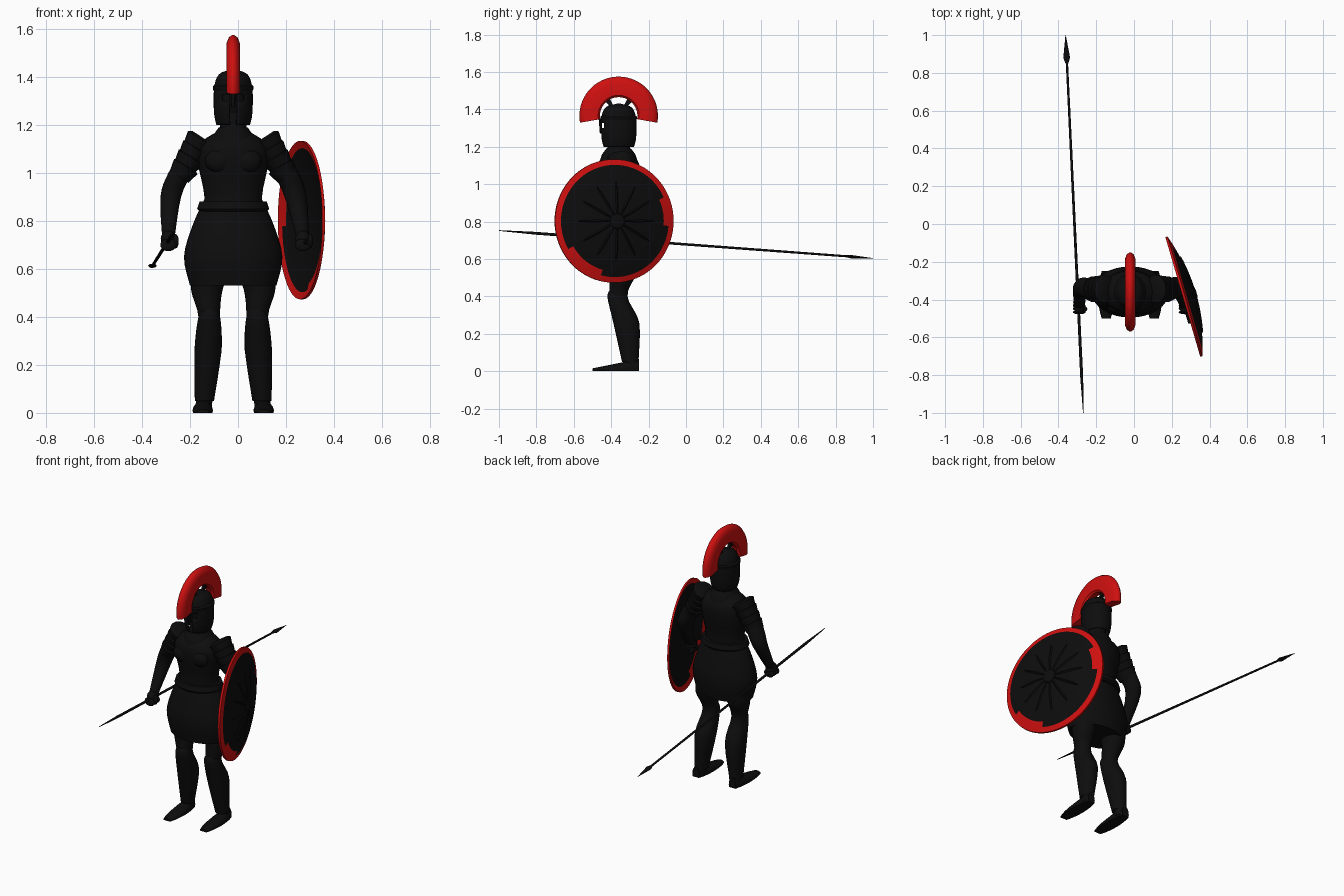
import bpy, bmesh, math
from math import pi, tau, sin, cos, radians
from mathutils import Matrix, Vector

cube = bpy.data.objects.get("Cube")
if cube:
    bpy.data.objects.remove(cube)


def material(name, colour):
    mat = bpy.data.materials.new(name)
    mat.use_nodes = True
    mat.diffuse_color = (*colour, 1)
    shader = mat.node_tree.nodes["Principled BSDF"]
    shader.inputs["Base Color"].default_value = (*colour, 1)
    shader.inputs["Roughness"].default_value = .8
    return mat


BLACK = material("black", (.004, .004, .004))
RED = material("red", (.62, .005, .005))
MID = -.02       # body centre line in x
DEPTH = -.36     # body centre line in y


def skin(name, rows, mats=(BLACK,), matrix=Matrix(), pick=None, cut=None):
    """Bridge closed rows of points and cap the ends; optionally colour or cut faces by a rule."""
    bm = bmesh.new()
    loops = [[bm.verts.new(point) for point in row] for row in rows]
    for lower, upper in zip(loops, loops[1:]):
        for i in range(len(lower)):
            bm.faces.new((lower[i - 1], lower[i], upper[i], upper[i - 1]))
    bm.faces.new(loops[0])
    bm.faces.new(loops[-1])
    if pick:
        for face in bm.faces:
            face.material_index = pick(face.calc_center_median())
    if cut:
        holes = [face for face in bm.faces if cut(face.calc_center_median())]
        bmesh.ops.delete(bm, geom=holes, context="FACES")
    bm.transform(matrix)
    bmesh.ops.recalc_face_normals(bm, faces=bm.faces)
    mesh = bpy.data.meshes.new(name)
    bm.to_mesh(mesh)
    bm.free()
    for mat in mats:
        mesh.materials.append(mat)
    part = bpy.data.objects.new(name, mesh)
    bpy.context.collection.objects.link(part)
    bpy.ops.object.select_all(action="DESELECT")
    part.select_set(True)
    bpy.context.view_layer.objects.active = part
    bpy.ops.object.shade_smooth_by_angle(angle=radians(40))
    return part


def flow(rings, steps):
    """Smooth curve through a few control rings."""
    rings = [Vector(ring) for ring in rings]
    padded = [rings[0], *rings, rings[-1]]
    result = []
    for before, a, b, after in zip(padded, padded[1:], padded[2:], padded[3:]):
        start, end = (b - before) / 2, (after - a) / 2
        for k in range(steps):
            t = k / steps
            ease = t * t * (3 - 2 * t)
            result.append(a.lerp(b, ease) + start * t * (1 - t) ** 2 - end * t * t * (1 - t))
    return result + [rings[-1]]


def loft(name, rings, aspect=1, sides=24, steps=4, **options):
    """Each ring is x, y, z and radius; aspect is its depth against its width."""
    if steps > 1:
        rings = flow(rings, steps)
    rows = [[(x + r * cos(tau * k / sides), y + aspect * r * sin(tau * k / sides), z)
             for k in range(sides)] for x, y, z, r in rings]
    return skin(name, rows, **options)


def body(name, profile, aspect, **options):
    """Loft on the body axis from pairs of height and half width."""
    return loft(name, [(MID, DEPTH, z, r) for z, r in profile], aspect, **options)


def ball(name, centre, width, depth, height):
    rings = []
    for k in range(11):
        angle = pi * (k + .1) / 10.2
        rings.append((0, 0, -height * cos(angle), width * sin(angle)))
    loft(name, rings, depth / width, 16, 1, matrix=Matrix.Translation(centre))


def aim(origin, direction):
    return Matrix.Translation(origin) @ direction.to_track_quat("Z", "Y").to_matrix().to_4x4()


# Torso, tunic, belt and neck
body("torso", [(.8, .14), (.9, .12), (1.06, .15), (1.13, .13), (1.18, .05)], .76)
body("tunic", [(.53, .18), (.65, .205), (.78, .17), (.89, .12)], .66, sides=32)
body("belt", [(.84, .14), (.85, .15), (.88, .14), (.88, .12)], .8, steps=1)
body("neck", [(1.1, .09), (1.17, .06), (1.25, .05)], 1.1)
body("collar", [(1.13, .09), (1.16, .08), (1.19, .06)], 1.1)

# Head and open-faced helmet
ball("head", (MID, DEPTH, 1.31), .06, .07, .1)


def face_opening(point):
    side = abs(point.x - MID)
    mouth = side < .016 and point.z < 1.3
    eyes = .016 < side < .045 and 1.3 < point.z < 1.33
    underside = point.z < 1.201
    return underside or point.y < -.41 and (mouth or eyes)


helmet = body("helmet", [(1.2, .07), (1.25, .08), (1.35, .08), (1.41, .06), (1.43, .01)],
              1.17, sides=32, cut=face_opening)
helmet.modifiers.new("thickness", "SOLIDIFY").thickness = .006
body("helmet_brow", [(1.34, .08), (1.35, .085), (1.36, .085), (1.37, .075)], 1.15, steps=1)
loft("nose_guard", [(MID, -.455, 1.27, .008), (MID, -.46, 1.35, .01)], .7, 8, 1)


# Crest swept along an arc over the helmet
def arc(name, half_section, middle, sweep, mat):
    section = half_section + [(r, -w) for r, w in reversed(half_section)]
    rows = []
    for k in range(33):
        angle = radians(middle + sweep * (k / 16 - 1))
        rows.append([(MID + w, DEPTH + r * cos(angle), 1.365 + r * sin(angle))
                     for r, w in section])
    skin(name, rows, (mat,))


arc("crest", [(.1, .016), (.11, .027), (.175, .028), (.2, .018), (.21, .003)], 90, 100, RED)
for middle in (55, 125):
    arc("crest_holder", [(.05, .008), (.105, .008)], middle, 8, BLACK)

# Parts mirrored about the body centre line
for side, label in ((-1, "right_"), (1, "left_")):
    flip = Matrix.Translation((MID, 0, 0)) @ Matrix.Diagonal((side, 1, 1, 1))
    # Leg with a greave over the shin
    knee, calf = (.1, -.36, .4, .045), (.105, -.31, .26, .057)
    loft(label + "leg", [(.09, -.34, .6, .08), (.11, -.34, .51, .065), knee, calf,
                         (.12, -.29, .06, .035), (.125, -.29, .01, .037)], 1.05, matrix=flip)
    loft(label + "greave", [(.1, -.38, .43, .03), (.1, -.37, .39, .047),
                            (.105, -.33, .26, .056), (.12, -.3, .05, .04)], 1.05, matrix=flip)
    # Foot narrows and flattens from heel to toe
    rows = []
    for k in range(9):
        t = k / 8
        width = .043 * math.sqrt(sin(pi * (.1 + .8 * t)))
        height = .065 - .05 * t
        rows.append([(.127 + width * cos(tau * j / 16), -.25 - .25 * t,
                      max(0, height * (.25 + .75 * sin(tau * j / 16)))) for j in range(16)])
    skin(label + "foot", rows, matrix=flip)
    # Layered shoulder plates with flared upper lips
    for i in range(4):
        place = Matrix.Translation((.138 + .021 * i, -.345, 1.135 - .038 * i))
        tilt = Matrix.Rotation(radians(-33), 4, "Y")
        lip = .064 - .002 * i
        loft(label + "shoulder_plate",
             [(0, 0, -.045, lip - .012), (0, 0, .006, lip), (0, 0, .016, lip - .018)],
             1.18, steps=1, matrix=flip @ place @ tilt)
    ball(label + "chest_muscle", (MID + side * .058, -.44, 1.05), .06, .035, .05)

# Arms and hands
arms = {
    "right_": [(-.17, -.34, 1.12, .05), (-.24, -.34, 1, .05),
               (-.28, -.34, .9, .043), (-.29, -.43, .73, .026)],
    "left_": [(.13, -.34, 1.12, .05), (.2, -.34, 1, .053),
              (.24, -.34, .9, .046), (.27, -.43, .73, .026)],
}
for label, path in arms.items():
    loft(label + "arm", path, 1.08)
    x = path[-1][0]
    ball(label + "palm", (x, -.435, .725), .032, .038, .035)
    ball(label + "thumb", (x + .03, -.45, .715), .013, .014, .03)
    for i in range(4):
        ball(label + "finger", (x, -.467 + .018 * i, .7), .034, .011, .026)

# Spear with a leaf-shaped point
tail, tip = Vector((-.268, -1, .752)), Vector((-.362, 1, .604))
length = (tip - tail).length
along = aim(tail, tip - tail)
loft("spear_shaft", [(0, 0, 0, .002), (0, 0, .2, .008), (0, 0, length - .13, .006)],
     sides=10, steps=1, matrix=along)
loft("spear_point", [(0, 0, length - .15, .008), (0, 0, length - .12, .018),
                     (0, 0, length, .001)], .5, 8, 1, matrix=along)

# Round shield, domed outward, with a red rim and worn red patches
normal, across = Vector((.96, .28, 0)).normalized(), Vector((-.28, .96, 0)).normalized()
basis = Matrix((across, (0, 0, 1), normal)).transposed().to_4x4()
place = Matrix.Translation((.27, -.383, .803)) @ basis


def dome(radius):
    return .055 * (1 - (radius / .33) ** 2)


def shield_colour(point):
    radius = point.xy.length
    angle = math.degrees(math.atan2(point.y, point.x))
    worn = -6 < angle < 24 or -148 < angle < -104
    return int(radius > .3 or worn and radius > .27)


radii = [.03 * k for k in range(1, 12)]
outer = [(0, 0, dome(r), r) for r in radii]
inner = [(0, 0, dome(r) - .012, r) for r in reversed(radii)]
loft("shield", outer + inner, sides=72, steps=1, mats=(BLACK, RED), matrix=place,
     pick=shield_colour)
loft("shield_boss", [(0, 0, .05, .045), (0, 0, .06, .038), (0, 0, .064, .015)],
     steps=1, matrix=place)
# Raised rays around the boss
for k in range(12):
    rows = []
    for j in range(7):
        r, w = .03 + .03 * j, .012 * sin(pi * (j + 1) / 8)
        rows.append([(r, -w, dome(r) - .004), (r, w, dome(r) - .004), (r, 0, dome(r) + .006)])
    skin("shield_ray", rows, matrix=place @ Matrix.Rotation(tau * k / 12, 4, "Z"))
# Grip bar inside the shield
loft("shield_grip", [(0, 0, -.09, .008), (0, 0, .09, .008)], sides=8, steps=1,
     matrix=aim((.27, -.44, .71), across))
